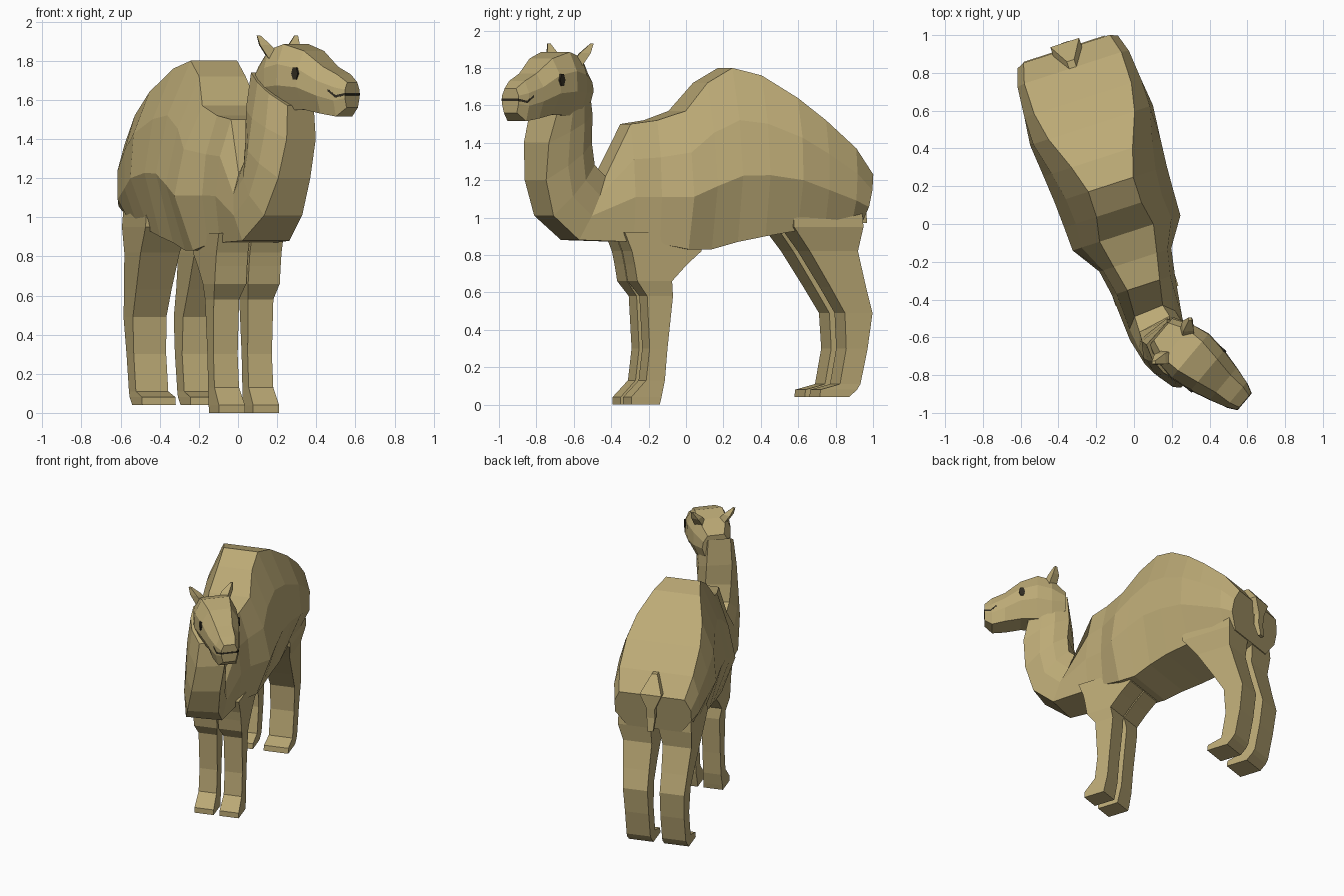
import bpy, bmesh, math
from mathutils import Vector

def material(name, col):
    m = bpy.data.materials.new(name)
    m.diffuse_color = (*col, 1)
    return m

TAN = material("tan_hide", (0.50, 0.40, 0.18))
DARK = material("dark", (0.03, 0.025, 0.015))

def loft(name, rings, mat=TAN):
    """Skin a list of equal-sized point rings and cap both ends."""
    bm = bmesh.new()
    vs = [[bm.verts.new(p) for p in r] for r in rings]
    n = len(vs[0])
    for a, b in zip(vs, vs[1:]):
        for i in range(n):
            bm.faces.new((a[i], a[(i + 1) % n], b[(i + 1) % n], b[i]))
    bm.faces.new(vs[0])
    bm.faces.new(vs[-1])
    bmesh.ops.recalc_face_normals(bm, faces=bm.faces)
    me = bpy.data.meshes.new(name)
    bm.to_mesh(me)
    bm.free()
    me.materials.append(mat)
    ob = bpy.data.objects.new(name, me)
    bpy.context.collection.objects.link(ob)
    return ob

def section(top, bottom, widths, yaw):
    """Eight-sided ring hung between a top and a bottom point."""
    top, bottom = Vector(top), Vector(bottom)
    lat = Vector((math.cos(yaw), math.sin(yaw), 0))
    half = list(zip((0, 0.3, 0.62, 1), widths))
    return ([top.lerp(bottom, f) + lat * w for f, w in half] +
            [top.lerp(bottom, f) - lat * w for f, w in reversed(half)])

def frame(ox, oy, yaw):
    """Local placement: s runs backwards, t to the side."""
    def place(s, t, z):
        return Vector((ox - s * math.sin(yaw) + t * math.cos(yaw),
                       oy + s * math.cos(yaw) + t * math.sin(yaw), z))
    return place

YAW = math.radians(18)
HEAD_YAW = math.radians(50)
body_at = frame(-0.055, 0, YAW)
head_at = frame(0.22, -0.634, HEAD_YAW)

# Body: top s, bottom s, top z, bottom z, four half widths from top to bottom
body = [
    (0.975, 0.915, 1.23, 0.95, 0.24, 0.28, 0.28, 0.20),
    (0.87, 0.85, 1.37, 0.92, 0.27, 0.31, 0.31, 0.22),
    (0.70, 0.70, 1.52, 0.92, 0.27, 0.325, 0.325, 0.24),
    (0.55, 0.55, 1.64, 0.93, 0.24, 0.325, 0.342, 0.24),
    (0.37, 0.37, 1.76, 0.90, 0.17, 0.28, 0.325, 0.24),
    (0.22, 0.22, 1.80, 0.87, 0.125, 0.25, 0.312, 0.22),
    (0.08, 0.08, 1.72, 0.83, 0.125, 0.24, 0.305, 0.20),
    (-0.05, -0.05, 1.57, 0.83, 0.15, 0.25, 0.30, 0.20),
    (-0.20, -0.20, 1.52, 0.86, 0.12, 0.18, 0.20, 0.17),
    (-0.34, -0.34, 1.50, 0.87, 0.09, 0.15, 0.175, 0.15),
]
rings = [section(body_at(s, 0, zt), body_at(sb, 0, zb), w, YAW)
         for s, sb, zt, zb, *w in body]

# Neck: mid x, top y and z, bottom y and z, half widths, yaw in degrees
neck = [
    (0.11, -0.46, 1.22, -0.62, 0.88, 0.08, 0.13, 0.15, 0.13, 22),
    (0.17, -0.53, 1.28, -0.76, 1.01, 0.09, 0.135, 0.145, 0.11, 28),
    (0.20, -0.555, 1.40, -0.805, 1.20, 0.09, 0.14, 0.14, 0.10, 35),
    (0.215, -0.56, 1.55, -0.80, 1.40, 0.09, 0.135, 0.135, 0.10, 42),
    (0.22, -0.58, 1.74, -0.76, 1.57, 0.08, 0.12, 0.13, 0.10, 48),
]
for x, yt, zt, yb, zb, *w, deg in neck:
    a = math.radians(deg)
    dx = (yt - yb) / 2 * math.tan(a)
    rings.append(section((x - dx, yt, zt), (x + dx, yb, zb), w, a))
loft("body_and_neck", rings)

# Head: distance forward, top z, bottom z, half widths
head = [
    (-0.10, 1.77, 1.62, 0.06, 0.09, 0.10, 0.08),
    (0.00, 1.855, 1.55, 0.10, 0.135, 0.135, 0.09),
    (0.10, 1.885, 1.545, 0.10, 0.15, 0.155, 0.09),
    (0.22, 1.85, 1.55, 0.08, 0.135, 0.14, 0.08),
    (0.33, 1.77, 1.53, 0.06, 0.11, 0.112, 0.08),
    (0.42, 1.73, 1.515, 0.055, 0.085, 0.085, 0.065),
    (0.475, 1.69, 1.56, 0.04, 0.058, 0.058, 0.045),
]
loft("head", [section(head_at(-u, 0, zt), head_at(-u, 0, zb), w, HEAD_YAW)
              for u, zt, zb, *w in head])

# Mouth slit wrapping the muzzle
loft("mouth", [[head_at(-u, w, z + 0.006), head_at(-u, -w, z + 0.006),
                head_at(-u, -w, z - 0.006), head_at(-u, w, z - 0.006)]
               for u, w, z in ((0.39, 0.094, 1.65), (0.43, 0.083, 1.618), (0.478, 0.058, 1.63))], DARK)

# Legs: front s, back s, z, sideways offset, half width
front_leg = [
    (-0.40, 0.04, 0.92, 0.09, 0.085), (-0.36, 0.03, 0.82, 0.09, 0.085),
    (-0.345, -0.05, 0.75, 0.09, 0.085),
    (-0.33, -0.135, 0.66, 0.09, 0.085), (-0.27, -0.125, 0.58, 0.092, 0.068),
    (-0.255, -0.155, 0.30, 0.092, 0.065), (-0.275, -0.17, 0.13, 0.092, 0.066),
    (-0.36, -0.19, 0.04, 0.092, 0.07), (-0.36, -0.20, 0.0, 0.092, 0.07),
]
hind_leg = [
    (0.52, 0.90, 1.12, 0.15, 0.11), (0.52, 0.91, 0.95, 0.15, 0.12),
    (0.62, 0.89, 0.82, 0.145, 0.105), (0.74, 0.94, 0.63, 0.14, 0.095),
    (0.825, 0.98, 0.49, 0.135, 0.09), (0.835, 0.955, 0.30, 0.13, 0.087),
    (0.80, 0.915, 0.11, 0.13, 0.087), (0.69, 0.895, 0.08, 0.13, 0.09),
    (0.685, 0.85, 0.04, 0.13, 0.09),
]
for side, label in ((-1, "left"), (1, "right")):
    # hind legs stand slightly to the left of the body line
    for part, prof, shift in (("front_leg", front_leg, 0), ("hind_leg", hind_leg, -0.014)):
        loft(f"{part}_{label}", [
            [body_at(a, c - w, z), body_at(a, c + w, z),
             body_at(b, c + w, z), body_at(b, c - w, z)]
            for a, b, z, t, w in prof for c in (side * t + (shift if z < 0.9 else 0),)])

    # Eyes: small dark six-sided plates on the cheeks
    eye = [(0.022 * math.cos(k * math.pi / 3), 0.036 * math.sin(k * math.pi / 3))
           for k in range(6)]
    loft(f"eye_{label}", [[head_at(-0.21 - a, side * t, 1.735 + b) for a, b in eye]
                          for t in (0.11, 0.144)], DARK)

    # Ears: tapered, swept outwards and back
    loft(f"ear_{label}", [
        [head_at(-u + a * r, side * t + b * r, z) for a, b in ((1, 0), (0, 1), (-1, 0), (0, -1))]
        for u, t, z, r in ((0.02, 0.07, 1.81, 0.05), (-0.01, 0.115, 1.88, 0.04),
                           (-0.025, 0.15, 1.93, 0.012))])

# Tail: thick root on the rump, hanging to a small tuft
loft("tail", [
    [body_at(s - d, -w, z), body_at(s - d, w, z), body_at(s + d, w, z), body_at(s + d, -w, z)]
    for s, z, w, d in ((0.89, 1.37, 0.02, 0.02), (0.96, 1.25, 0.08, 0.05), (0.985, 1.14, 0.03, 0.02),
                       (0.98, 1.07, 0.03, 0.02), (1.0, 0.97, 0.02, 0.012))])
